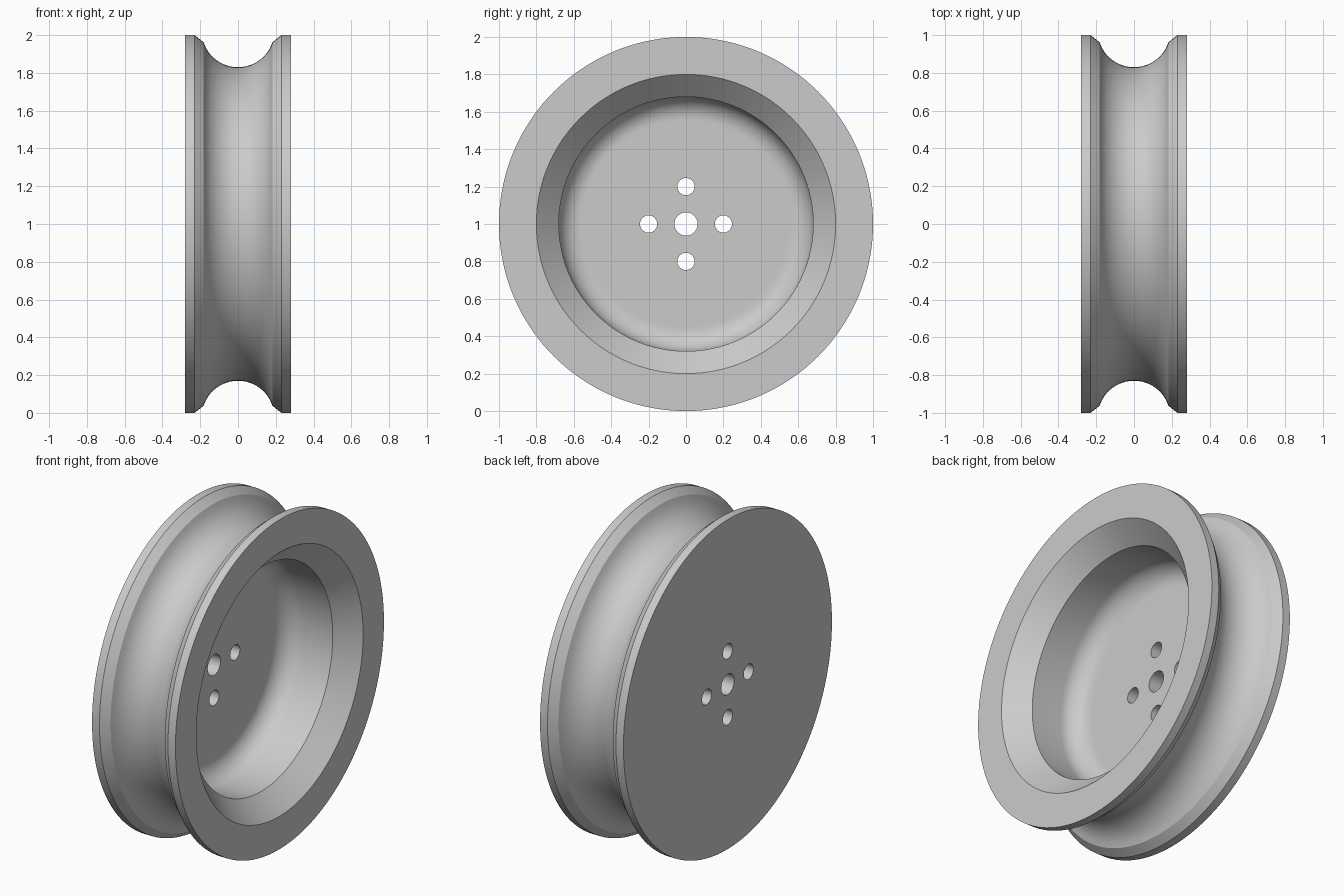
import bpy, bmesh
from math import sin, cos, pi, radians, sqrt

SEGS = 144
HALF = 0.28          # half width of the wheel
FLOOR = -0.16        # level of the recess floor
BORE = 0.68          # recess radius
FILLET = 0.12

old = bpy.data.objects.get("Cube")
if old:
    bpy.data.objects.remove(old, do_unlink=True)

grey = bpy.data.materials.new("plain_grey")
grey.use_nodes = True
colour = (0.6, 0.6, 0.6, 1)
grey.diffuse_color = colour
bsdf = next(n for n in grey.node_tree.nodes if n.type == 'BSDF_PRINCIPLED')
bsdf.inputs["Base Color"].default_value = colour


def add_object(name, bm):
    bmesh.ops.recalc_face_normals(bm, faces=bm.faces)
    mesh = bpy.data.meshes.new(name)
    bm.to_mesh(mesh)
    bm.free()
    obj = bpy.data.objects.new(name, mesh)
    obj.location.z = 1
    bpy.context.collection.objects.link(obj)
    mesh.materials.append(grey)
    return obj


def revolve(profile, segs):
    """Closed solid from (x, radius) points turned about the x axis."""
    bm = bmesh.new()
    rings = []
    for x, r in profile:
        rings.append([bm.verts.new((x, r * cos(2 * pi * i / segs), r * sin(2 * pi * i / segs)))
                      for i in range(segs)])
    for a, b in zip(rings, rings[1:]):
        for i in range(segs):
            j = (i + 1) % segs
            bm.faces.new((a[i], a[j], b[j], b[i]))
    bm.faces.new(rings[0])
    bm.faces.new(rings[-1])
    return bm


# Rim groove: circular arc between two chamfered flanges
edge_x, edge_r, low_r = 0.182, 0.962, 0.83
rise = edge_r - low_r
arc = (edge_x ** 2 + rise ** 2) / (2 * rise)
groove = []
for i in range(33):
    x = -edge_x + 2 * edge_x * i / 32
    groove.append((x, low_r + arc - sqrt(arc ** 2 - x ** 2)))

# Rounded corner at the bottom of the recess
corner = []
for i in range(13):
    a = pi / 2 * i / 12
    corner.append((FLOOR + FILLET * (1 - sin(a)), BORE - FILLET * (1 - cos(a))))

profile = ([(-HALF, 1), (-0.23, 1)] + groove + [(0.23, 1), (HALF, 1),
           (HALF, 0.8), (HALF - 0.12, BORE)] + corner + [(FLOOR, 0.54)])
wheel = add_object("wheel", revolve(profile, SEGS))

# Centre bore and four bolt holes
holes = [(0, 0, 0.062)] + [(0.2 * cos(k * pi / 2), 0.2 * sin(k * pi / 2), 0.046) for k in range(4)]
cutters = bmesh.new()
for y, z, r in holes:
    part = revolve([(-0.5, r), (0.1, r)], 40)
    bmesh.ops.translate(part, verts=part.verts, vec=(0, y, z))
    temp = bpy.data.meshes.new("hole")
    part.to_mesh(temp)
    part.free()
    cutters.from_mesh(temp)
    bpy.data.meshes.remove(temp)
cutter = add_object("hole_cutter", cutters)
cutter.hide_render = True

cut = wheel.modifiers.new("holes", 'BOOLEAN')
cut.operation = 'DIFFERENCE'
cut.solver = 'EXACT'
cut.object = cutter

bpy.ops.object.select_all(action='DESELECT')
wheel.select_set(True)
bpy.context.view_layer.objects.active = wheel
bpy.ops.object.modifier_apply(modifier=cut.name)
bpy.data.objects.remove(cutter, do_unlink=True)
bpy.ops.object.shade_smooth_by_angle(angle=radians(25))
